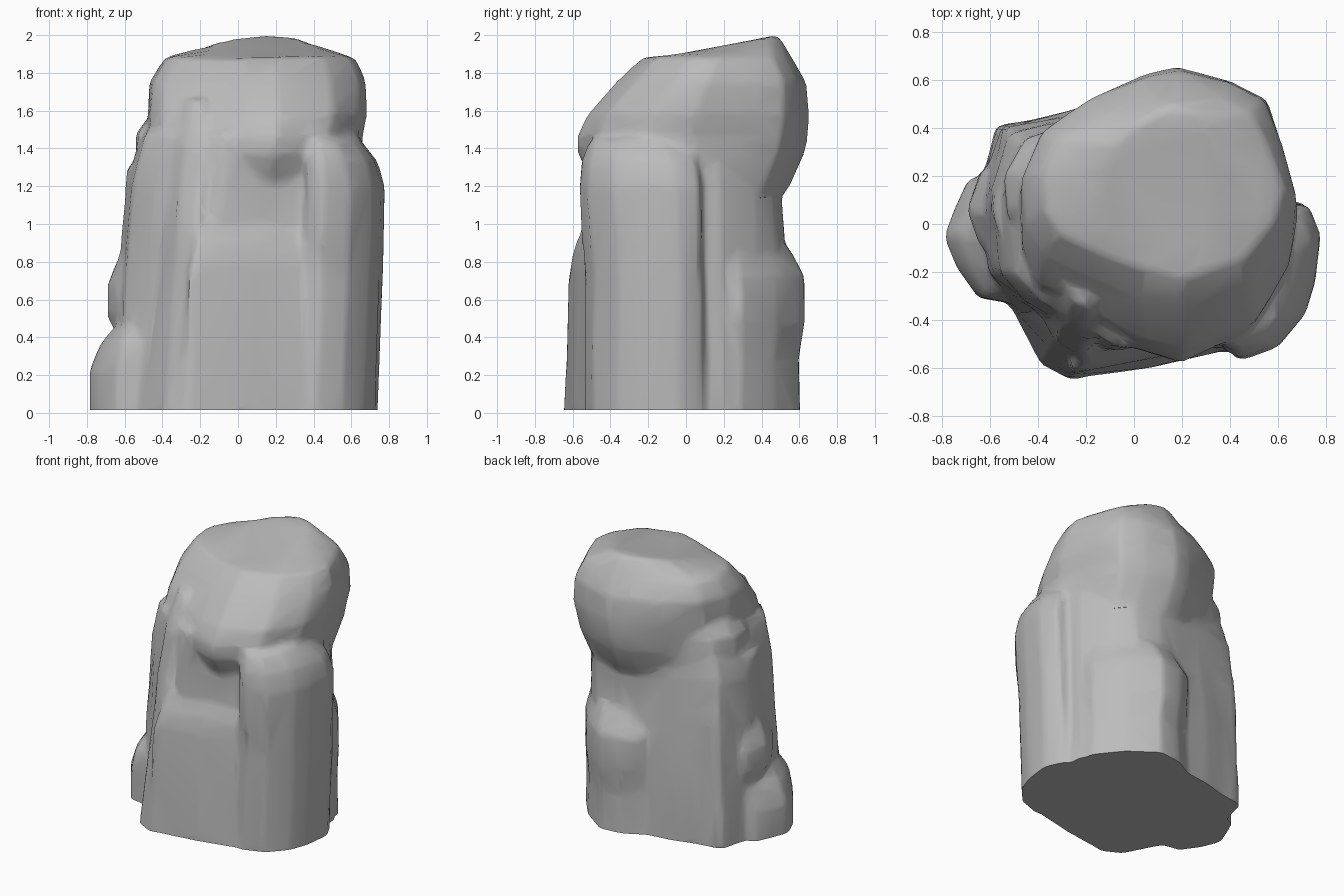
import bpy
import bmesh
from mathutils import Vector, noise

cube = bpy.data.objects.get("Cube")
if cube:
    bpy.data.objects.remove(cube, do_unlink=True)

bm = bmesh.new()


def chunk(outline, levels, tilt=0.0):
    """Loft an outline through levels (z, scale x, scale y, shift x, shift y)."""
    cx = (min(p[0] for p in outline) + max(p[0] for p in outline)) / 2
    cy = (min(p[1] for p in outline) + max(p[1] for p in outline)) / 2
    rings = []
    for i, (z, sx, sy, dx, dy) in enumerate(levels):
        lean = tilt if i == len(levels) - 1 else 0
        rings.append([bm.verts.new((cx + dx + (x - cx) * sx, cy + dy + (y - cy) * sy,
                                    z + lean * (y - cy))) for x, y in outline])
    n = len(outline)
    for low, high in zip(rings, rings[1:]):
        for i in range(n):
            j = (i + 1) % n
            bm.faces.new((low[i], low[j], high[j], high[i]))
    bm.faces.new(rings[0][::-1])
    bm.faces.new(rings[-1])


# Trunk, its front set back towards the side pillar
chunk([(-.5, -.33), (-.12, -.54), (.31, -.46), (.5, -.42), (.66, -.1), (.64, .2), (.52, .39),
       (.4, .5), (.2, .54), (-.2, .49), (-.57, .4), (-.65, .15), (-.62, -.2)],
      [(.0, 1, 1, 0, 0), (.6, .98, .98, 0, 0), (1.2, .94, .96, .02, -.01),
       (1.48, .86, .9, .05, -.03)])

# Front slab with a sloping ledge
chunk([(-.28, -.65), (.08, -.6), (.55, -.49), (.6, -.1), (-.3, -.1)],
      [(.0, 1, 1, 0, 0), (.78, .92, .94, -.02, .02), (.9, .88, .87, 0, .03),
       (1.02, .75, .72, .02, .06)])

# Leaning front pillar
chunk([(-.61, -.2), (-.51, -.36), (-.39, -.59), (-.25, -.66), (-.12, -.2), (-.5, .15)],
      [(.0, 1, 1, 0, 0), (.95, .9, .87, .07, .05), (1.4, .8, .78, .09, .08),
       (1.66, .52, .5, .12, .1)])

# Side pillar with a raised front shoulder
chunk([(.31, -.49), (.4, -.54), (.55, -.49), (.67, -.36), (.72, -.22), (.74, -.03),
       (.68, .09), (.36, .1)],
      [(.0, 1, 1, 0, 0), (.7, 1, 1, .03, 0), (1.2, .96, 1.02, .05, -.02),
       (1.33, .86, .98, .03, -.03), (1.45, .6, .75, -.02, -.06)])

# Back corner pillar
chunk([(-.64, .12), (-.3, .1), (-.2, .47), (-.58, .41)],
      [(.0, 1, 1, 0, 0), (.9, .95, .97, .03, 0), (1.3, .78, .8, .08, -.03)])

# Back buttress across the chamfered corner
chunk([(.1, .2), (-.02, .53), (.1, .6), (.27, .62), (.47, .47), (.62, .28), (.6, .1)],
      [(.0, .99, .96, 0, 0), (.28, .96, .92, 0, 0), (.48, 1, 1, 0, .01), (.72, .98, 1, 0, .01),
       (.88, .85, .8, 0, -.03)])

# Low side block
chunk([(-.79, -.05), (-.74, -.18), (-.65, -.31), (-.5, -.33), (-.5, .2), (-.69, .19), (-.75, .06)],
      [(.0, 1, 1, 0, 0), (.22, .99, 1, 0, 0), (.36, .84, .98, .03, 0), (.45, .6, .85, .07, 0)])

# Middle side block
chunk([(-.69, .06), (-.64, -.1), (-.45, -.12), (-.45, .24), (-.64, .22)],
      [(.38, .7, .8, .02, 0), (.52, 1, 1, 0, 0), (.68, 1, 1, 0, 0), (.84, .72, .8, .03, 0),
       (1.3, .65, .7, .06, 0)])

# Overhanging cap
chunk([(-.49, -.14), (-.42, -.29), (-.21, -.41), (.02, -.53), (.2, -.59), (.5, -.46),
       (.65, -.2), (.69, .02), (.62, .3), (.55, .51), (.4, .6), (.18, .66), (.04, .63),
       (-.2, .51), (-.42, .34), (-.5, .1)],
      [(1.08, .78, .66, 0, 0), (1.2, .87, .82, 0, 0), (1.37, .94, .96, 0, -.01),
       (1.47, .95, .98, 0, 0), (1.58, .98, .95, .01, .03), (1.75, .96, .81, .01, .1),
       (1.88, .84, .63, .02, .13), (1.945, .4, .48, .03, .15)], tilt=.09)

# Overhanging side lump under the cap
chunk([(-.55, .2), (-.53, .04), (-.3, .0), (-.2, .45), (-.46, .35)],
      [(1.15, .75, .8, .04, 0), (1.24, .95, .97, .01, 0), (1.48, 1, 1, 0, 0),
       (1.6, .75, .8, .05, 0)])

bmesh.ops.recalc_face_normals(bm, faces=bm.faces[:])
mesh = bpy.data.meshes.new("rock")
bm.to_mesh(mesh)
bm.free()
rock = bpy.data.objects.new("rock", mesh)
bpy.context.collection.objects.link(rock)

# Fuse the chunks, soften them and reduce to broad facets
remesh = rock.modifiers.new("fuse", "REMESH")
remesh.mode = "VOXEL"
remesh.voxel_size = .022
soften = rock.modifiers.new("soften", "SMOOTH")
soften.factor = .5
soften.iterations = 7
facets = rock.modifiers.new("facets", "DECIMATE")
facets.ratio = .06
graph = bpy.context.evaluated_depsgraph_get()
rock.data = bpy.data.meshes.new_from_object(rock.evaluated_get(graph))
rock.modifiers.clear()
rock.data.name = "rock"

# Weathering, with the foot kept flat
for v in rock.data.vertices:
    v.co += noise.noise_vector(v.co * 3.5) * .012 * min(1, v.co.z * 3)
    if v.co.z < .05:
        v.co.z = .015

# Stone colour
stone = bpy.data.materials.new("grey stone")
stone.use_nodes = True
colour = (.5, .5, .5, 1)
stone.diffuse_color = colour
stone.node_tree.nodes["Principled BSDF"].inputs["Base Color"].default_value = colour
rock.data.materials.clear()
rock.data.materials.append(stone)

bpy.ops.object.select_all(action="DESELECT")
rock.select_set(True)
bpy.context.view_layer.objects.active = rock
bpy.ops.object.shade_smooth_by_angle(angle=.8)
